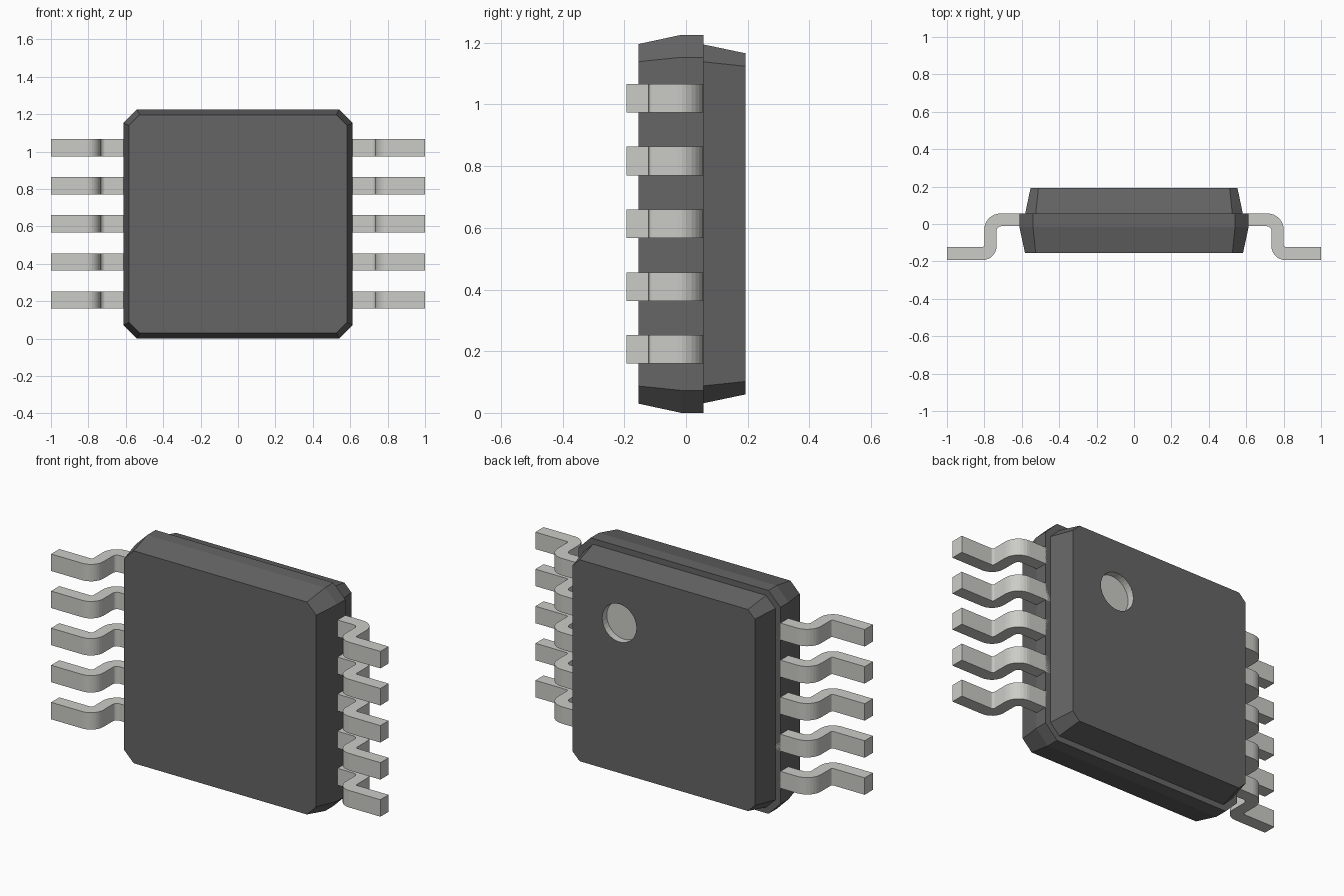
import bpy, bmesh
from math import sin, cos, radians
from mathutils import Matrix

if "Cube" in bpy.data.objects:
    bpy.data.objects.remove(bpy.data.objects["Cube"])

ZC = 0.613  # height of the package centre


def material(name, rgb):
    m = bpy.data.materials.new(name)
    m.diffuse_color = (*rgb, 1)
    m.use_nodes = True
    m.node_tree.nodes["Principled BSDF"].inputs["Base Color"].default_value = m.diffuse_color
    return m


PLASTIC = material("dark_plastic", (0.13, 0.13, 0.13))
METAL = material("pale_metal", (0.60, 0.60, 0.57))


def loft(name, rings, mat):
    """Join closed rings of equal length and cap both ends."""
    bm = bmesh.new()
    loops = [[bm.verts.new(p) for p in ring] for ring in rings]
    n = len(loops[0])
    for a, b in zip(loops, loops[1:]):
        for i in range(n):
            j = (i + 1) % n
            bm.faces.new((a[i], a[j], b[j], b[i]))
    bm.faces.new(loops[0])
    bm.faces.new(loops[-1])
    bmesh.ops.recalc_face_normals(bm, faces=bm.faces)
    me = bpy.data.meshes.new(name)
    bm.to_mesh(me)
    bm.free()
    me.materials.append(mat)
    ob = bpy.data.objects.new(name, me)
    bpy.context.collection.objects.link(ob)
    return ob


def octagon(y, h, c):
    """Square of half size h with corners cut by c."""
    k = h - c
    pts = [(h, -k), (h, k), (k, h), (-k, h), (-h, k), (-h, -k), (-k, -h), (k, -h)]
    return [(x, y, ZC + z) for x, z in pts]


def arc(cx, cy, r, a0, a1, n=8):
    angles = [radians(a0 + (a1 - a0) * i / n) for i in range(n + 1)]
    return [(cx + r * cos(a), cy + r * sin(a)) for a in angles]


# Package halves, stepped at the parting line
loft("body_front", [octagon(-0.154, 0.583, 0.057), octagon(-0.015, 0.613, 0.073),
                    octagon(0.056, 0.613, 0.073)], PLASTIC)
back = loft("body_back", [octagon(0.05, 0.583, 0.057), octagon(0.193, 0.553, 0.042)], PLASTIC)

# Round pale dimple in the back marking the first lead
bm = bmesh.new()
bmesh.ops.create_cone(bm, cap_ends=True, segments=32, radius1=0.104, radius2=0.104, depth=0.1,
                      matrix=Matrix.Translation((0.27, 0.203, ZC + 0.27))
                      @ Matrix.Rotation(radians(90), 4, 'X'))
me = bpy.data.meshes.new("dimple_cutter")
bm.to_mesh(me)
bm.free()
me.materials.append(METAL)
cutter = bpy.data.objects.new("dimple_cutter", me)
bpy.context.collection.objects.link(cutter)
cutter.hide_render = True
mod = back.modifiers.new("dimple", 'BOOLEAN')
mod.operation = 'DIFFERENCE'
mod.solver = 'EXACT'
mod.material_mode = 'TRANSFER'
mod.object = cutter
bpy.context.view_layer.objects.active = back
bpy.ops.object.modifier_apply(modifier=mod.name)
bpy.data.objects.remove(cutter)

# Gull-wing lead profile in x, y
profile = ([(0.56, 0.056)] + arc(0.715, -0.029, 0.085, 90, 0)
           + arc(0.81, -0.112, 0.01, 180, 270, 3)
           + [(1.0, -0.122), (1.0, -0.193)]
           + arc(0.81, -0.118, 0.075, 270, 180)
           + arc(0.71, -0.037, 0.025, 0, 90, 5) + [(0.56, -0.012)])

# Five leads on each side
for side, label in ((1, "right"), (-1, "left")):
    for i in range(5):
        z = ZC + (i - 2) * 0.2035
        loft(f"lead_{label}_{i + 1}",
             [[(side * x, y, z + dz) for x, y in profile] for dz in (-0.0465, 0.0465)], METAL)
